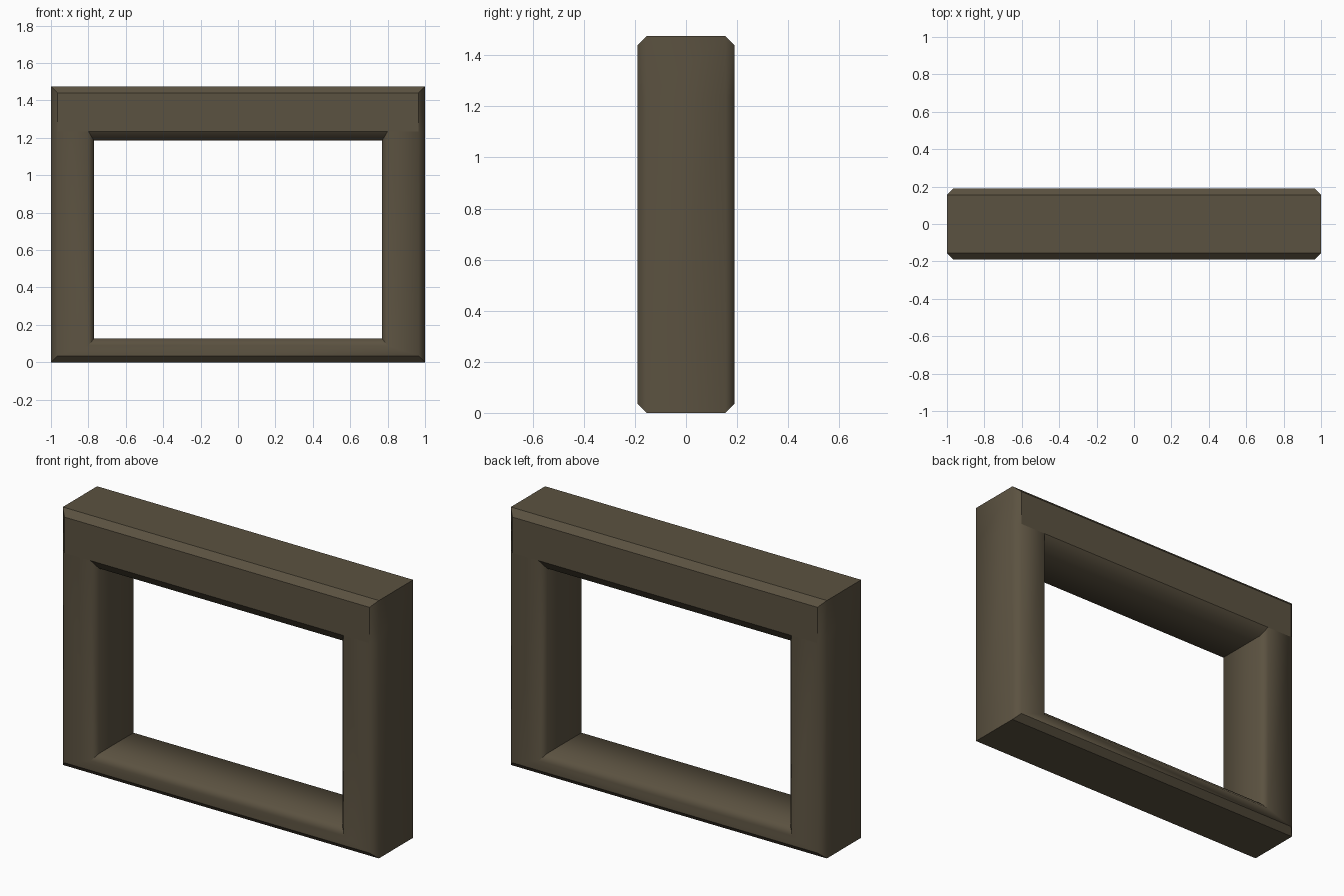
import bpy, bmesh, math

if "Cube" in bpy.data.objects:
    bpy.data.objects.remove(bpy.data.objects["Cube"])

mat = bpy.data.materials.new("dark brown wood")
mat.diffuse_color = (0.105, 0.084, 0.052, 1)
mat.use_nodes = True
mat.node_tree.nodes["Principled BSDF"].inputs["Base Color"].default_value = mat.diffuse_color

SPLIT = 1.235  # height where the lintel meets the posts


def outer_loop(bm, x, z0, z1, y):
    pts = [(-x, z0), (x, z0), (x, SPLIT), (x, z1), (-x, z1), (-x, SPLIT)]
    return [bm.verts.new((px, y, pz)) for px, pz in pts]


def inner_loop(bm, x, z0, z1, y):
    pts = [(-x, z0), (x, z0), (x, z1), (-x, z1)]
    return [bm.verts.new((px, y, pz)) for px, pz in pts]


def bridge(bm, a, b):
    n = len(a)
    for i in range(n):
        j = (i + 1) % n
        bm.faces.new((a[i], a[j], b[j], b[i]))


bm = bmesh.new()
rims, holes = [], []
for s in (-1, 1):
    # chamfered outer rim
    o = outer_loop(bm, 1.0, 0.0, 1.475, s * 0.155)
    f = outer_loop(bm, 0.965, 0.035, 1.44, s * 0.19)
    bridge(bm, o, f)
    # chamfered opening
    g = inner_loop(bm, 0.80, 0.09, SPLIT, s * 0.19)
    h = inner_loop(bm, 0.77, 0.127, 1.185, s * 0.155)
    bridge(bm, g, h)
    # flat face: sill, two posts, lintel
    bm.faces.new((f[0], f[1], g[1], g[0]))
    bm.faces.new((f[1], f[2], g[2], g[1]))
    bm.faces.new((f[5], f[0], g[0], g[3]))
    bm.faces.new((f[2], f[3], f[4], f[5], g[3], g[2]))
    rims.append(o)
    holes.append(h)
bridge(bm, *rims)
bridge(bm, *holes)
bmesh.ops.recalc_face_normals(bm, faces=bm.faces)

# crisp edges round the lintel, top and base; soft edges along posts and opening
for face in bm.faces:
    face.smooth = True
for e in bm.edges:
    za, zb = (v.co.z for v in e.verts)
    lintel = any(len(fc.verts) == 6 for fc in e.link_faces)
    if lintel or min(za, zb) > 1.3 or max(za, zb) < 0.05 \
            or e.calc_face_angle(0) > math.radians(57):
        e.smooth = False

mesh = bpy.data.meshes.new("frame")
bm.to_mesh(mesh)
bm.free()
mesh.materials.append(mat)
frame = bpy.data.objects.new("frame", mesh)
bpy.context.collection.objects.link(frame)
